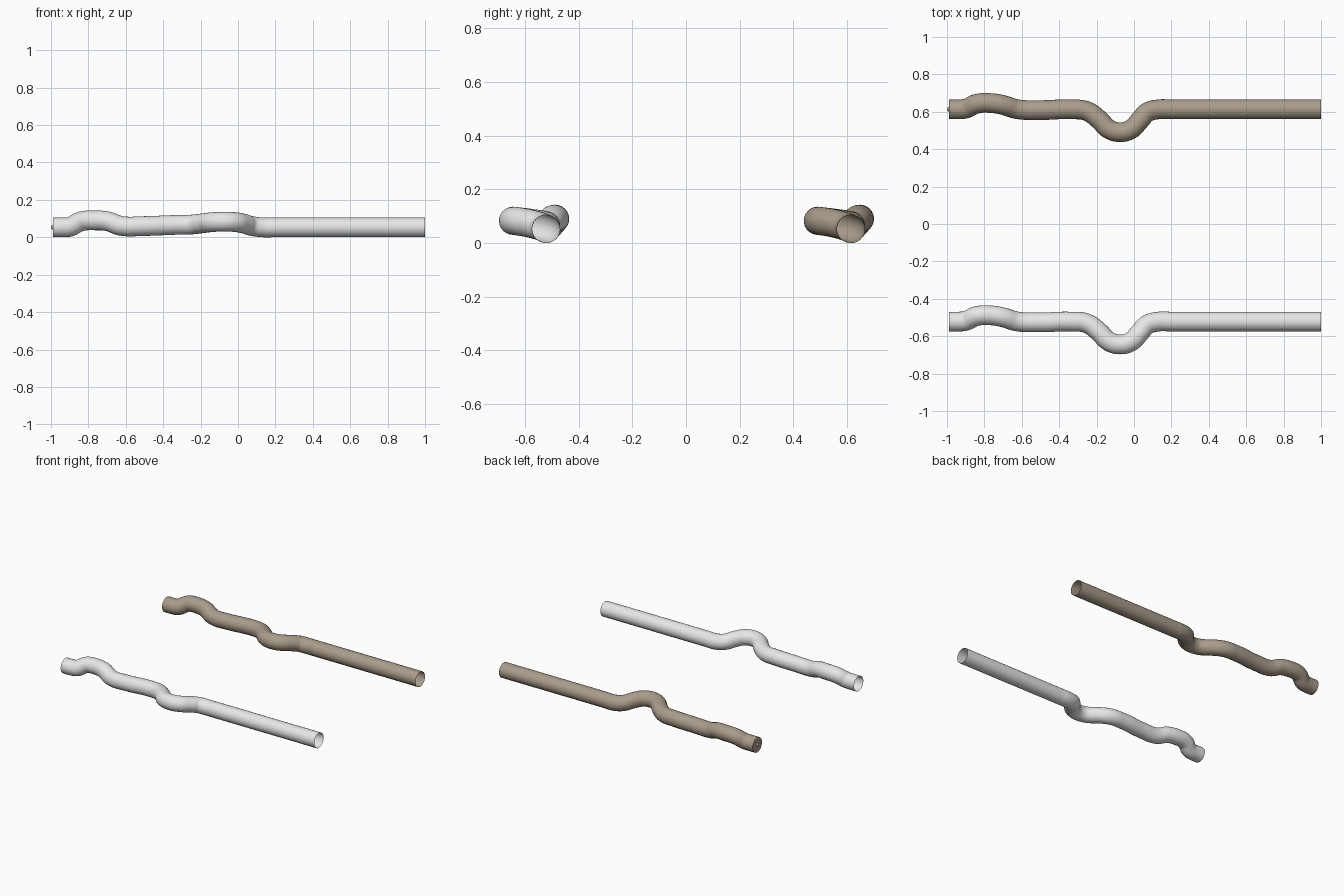
import bpy, math

if "Cube" in bpy.data.objects:
    bpy.data.objects.remove(bpy.data.objects["Cube"])

R = 0.0525          # pipe radius
LEFT = -0.988       # x of the left ends

# Centre line of a pipe: x, sideways offset, height
PATH = [
    (LEFT, 0, .053), (-.94, 0, .053), (-.90, .004, .056), (-.84, .030, .085),
    (-.76, .033, .090), (-.70, .023, .086), (-.625, .001, .061), (-.50, -.004, .060),
    (-.34, 0, .066), (-.25, -.010, .068), (-.187, -.055, .075), (-.135, -.105, .081),
    (-.075, -.122, .083), (-.015, -.106, .081), (.030, -.060, .073), (.070, -.017, .061),
    (.130, 0, .053), (.20, 0, .053), (.40, 0, .053), (1.0, 0, .053),
]


def material(name, rgb):
    m = bpy.data.materials.new(name)
    m.diffuse_color = (*rgb, 1)
    m.use_nodes = True
    m.node_tree.nodes["Principled BSDF"].inputs["Base Color"].default_value = m.diffuse_color
    return m


def pipe(name, y, mat):
    """Open-ended tube swept along the bent centre line."""
    cu = bpy.data.curves.new(name, 'CURVE')
    cu.dimensions = '3D'
    cu.resolution_u = 8
    cu.bevel_depth = R
    cu.bevel_resolution = 10
    cu.use_fill_caps = False
    sp = cu.splines.new('BEZIER')
    sp.bezier_points.add(len(PATH) - 1)
    for bp, (px, py, pz) in zip(sp.bezier_points, PATH):
        bp.co = (px, y + py, pz)
        bp.handle_left_type = bp.handle_right_type = 'AUTO'
    ob = bpy.data.objects.new(name, cu)
    bpy.context.collection.objects.link(ob)
    cu.materials.append(mat)
    bpy.ops.object.select_all(action='DESELECT')
    ob.select_set(True)
    bpy.context.view_layer.objects.active = ob
    bpy.ops.object.convert(target='MESH')
    bpy.ops.object.shade_smooth_by_angle(angle=math.radians(40))
    return ob


grey = material("light_grey", (.80, .80, .80))
brown = material("warm_brown", (.40, .335, .26))

pipe("grey_pipe", -0.522, grey)
pipe("brown_pipe", 0.613, brown)

# Closing disc on the left end of the brown pipe
bpy.ops.mesh.primitive_circle_add(vertices=44, radius=R, fill_type='NGON',
                                  location=(LEFT, 0.613, .053),
                                  rotation=(0, -math.pi / 2, 0))
cap = bpy.context.object
cap.name = "end_cap"
cap.data.materials.append(brown)

# Small rounded stud in the middle of the cap
bpy.ops.mesh.primitive_uv_sphere_add(segments=20, ring_count=12, radius=.012,
                                     location=(LEFT, 0.613, .053))
stud = bpy.context.object
stud.name = "cap_stud"
stud.data.materials.append(brown)
bpy.ops.object.shade_smooth_by_angle(angle=math.radians(40))
